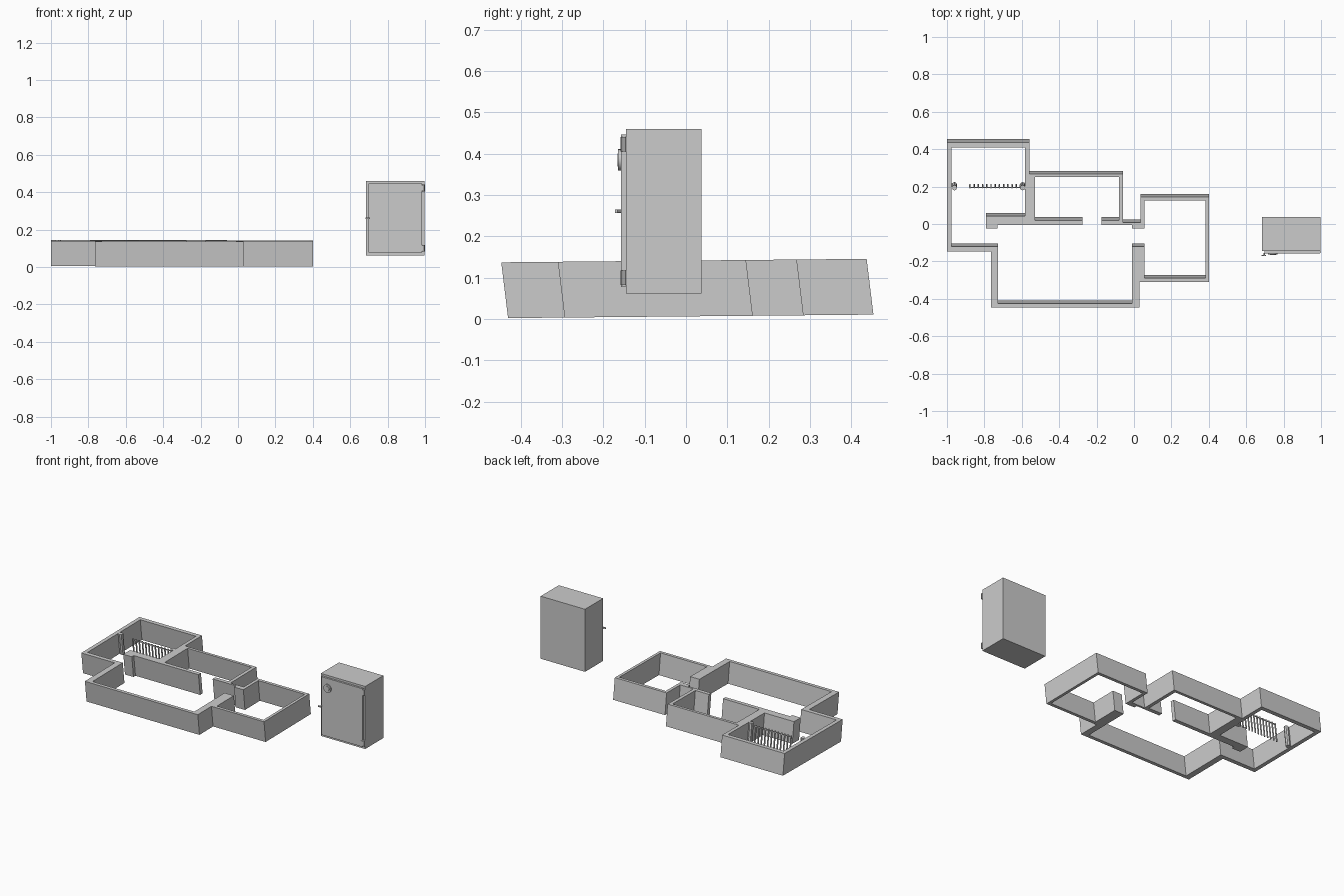
import bpy, bmesh, math
from mathutils import Matrix

if "Cube" in bpy.data.objects:
    bpy.data.objects.remove(bpy.data.objects["Cube"])

# The building leans slightly: y slides with height, floor rises toward the back
LEAN, RISE, H = -0.122, 0.0095, 0.135


def lean(bm, y_off=0.0165):
    for v in bm.verts:
        y, z = v.co.y, v.co.z
        y2 = y + y_off + LEAN * z
        v.co.y = y2
        v.co.z = z + 0.0065 + RISE * y2


def finish(name, bm):
    bmesh.ops.recalc_face_normals(bm, faces=bm.faces)
    me = bpy.data.meshes.new(name)
    bm.to_mesh(me)
    bm.free()
    ob = bpy.data.objects.new(name, me)
    bpy.context.collection.objects.link(ob)
    return ob


def add_box(bm, x0, x1, y0, y1, z0, z1):
    m = Matrix.Translation(((x0 + x1) / 2, (y0 + y1) / 2, (z0 + z1) / 2))
    bmesh.ops.create_cube(bm, size=1, matrix=m @ Matrix.Diagonal((x1 - x0, y1 - y0, z1 - z0, 1)))


def add_rod(bm, x, y, z, r, depth, axis='Z', sides=8, r2=None):
    rot = {'Z': Matrix.Identity(4), 'Y': Matrix.Rotation(math.pi / 2, 4, 'X'),
           'X': Matrix.Rotation(math.pi / 2, 4, 'Y')}[axis]
    bmesh.ops.create_cone(bm, cap_ends=True, segments=sides, radius1=r,
                          radius2=r if r2 is None else r2, depth=depth,
                          matrix=Matrix.Translation((x, y, z)) @ rot)


# Walls: rectangles (x0, x1, y0, y1) merged into one footprint, then extruded
rects = [
    # left room
    (-1, -.56, .41, .437), (-1, -.975, -.147, .437), (-.583, -.56, .01, .437),
    (-1, -.73, -.147, -.12), (-.79, -.56, .01, .043), (-.79, -.73, -.025, .043),
    # middle room
    (-.56, -.53, 0, .268), (-.56, -.058, .25, .268), (-.08, -.058, 0, .268),
    (-.73, -.275, -.005, .02), (-.175, -.058, -.005, .02), (-.058, .035, -.005, .008),
    # front room
    (-.765, -.727, -.447, -.12), (-.765, .03, -.447, -.425), (-.01, .03, -.447, -.12),
    # right room
    (-.01, .055, -.31, -.12), (-.01, .055, -.025, .008), (.03, .4, -.31, -.29),
    (.382, .4, -.31, .145), (.035, .4, .125, .145), (.035, .055, -.025, .145),
]
xs = sorted({v for r in rects for v in r[:2]})
ys = sorted({v for r in rects for v in r[2:]})
bm = bmesh.new()
for xa, xb in zip(xs, xs[1:]):
    for ya, yb in zip(ys, ys[1:]):
        cx, cy = (xa + xb) / 2, (ya + yb) / 2
        if any(r[0] < cx < r[1] and r[2] < cy < r[3] for r in rects):
            bm.faces.new([bm.verts.new((x, y, 0)) for x, y in
                          ((xa, ya), (xb, ya), (xb, yb), (xa, yb))])
bmesh.ops.remove_doubles(bm, verts=bm.verts, dist=1e-5)
ext = bmesh.ops.extrude_face_region(bm, geom=bm.faces[:], use_keep_orig=True)
top = [g for g in ext['geom'] if isinstance(g, bmesh.types.BMVert)]
bmesh.ops.translate(bm, verts=top, vec=(0, 0, H))
lean(bm)
finish("walls", bm)

# Cell posts at both ends of the barred partition
bm = bmesh.new()
for x in (-.96, -.595):
    add_rod(bm, x, .195, H / 2, .014, H, sides=8)
add_box(bm, -.976, -.96, .188, .202, 0, H)
add_box(bm, -.595, -.582, .188, .202, 0, H)
lean(bm, 0.015)
finish("cell_posts", bm)

# Cell bars and top rail
bm = bmesh.new()
n = 13
for i in range(n):
    add_rod(bm, -.877 + i * .27 / (n - 1), .195, .063, .0045, .126, sides=6)
add_box(bm, -.88, -.6, .192, .198, .116, .121)
lean(bm, 0.015)
finish("cell_bars", bm)

# Safe body
bm = bmesh.new()
add_box(bm, .685, .997, -.145, .037, .062, .46)
finish("safe_body", bm)

# Safe door with a slim raised panel
bm = bmesh.new()
add_box(bm, .698, .985, -.157, -.145, .077, .447)
finish("safe_door", bm)

# Hinges on the right edge
bm = bmesh.new()
for z in (.1, .423):
    add_rod(bm, .991, -.15, z, .008, .036, sides=10)
    add_box(bm, .975, .991, -.158, -.145, z - .014, z + .014)
finish("safe_hinges", bm)

# Combination dial
bm = bmesh.new()
add_rod(bm, .742, -.16, .385, .026, .008, 'Y', 24)
add_rod(bm, .742, -.163, .385, .016, .006, 'Y', 24)
ob = finish("safe_dial", bm)
bpy.context.view_layer.objects.active = ob
ob.select_set(True)
bpy.ops.object.shade_smooth_by_angle()

# Lever handle
bm = bmesh.new()
add_rod(bm, .697, -.163, .261, .004, .016, 'Y', 8)
add_box(bm, .683, .705, -.172, -.166, .257, .265)
finish("safe_handle", bm)
